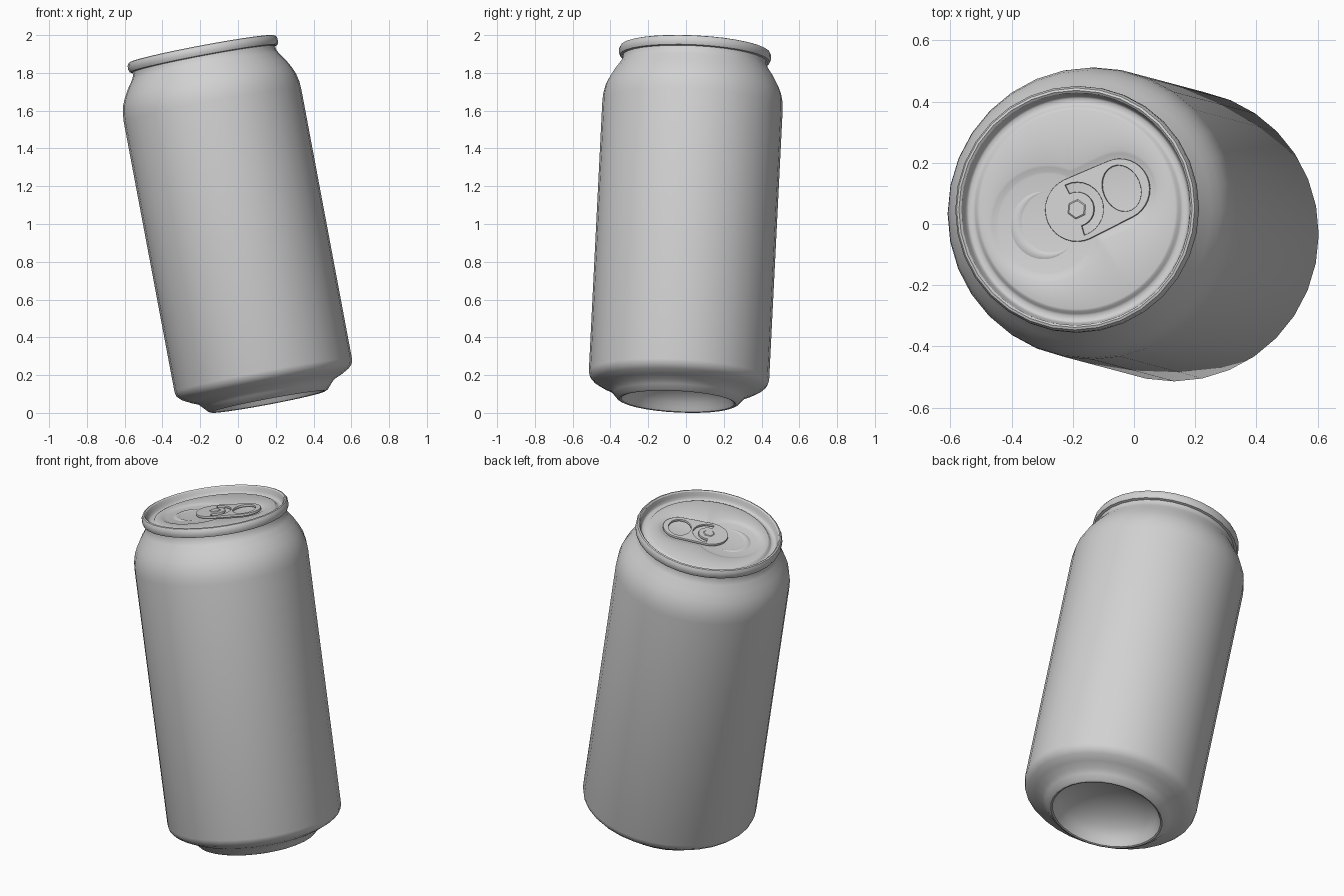
import bpy, bmesh, math
from mathutils import Vector, Matrix

if "Cube" in bpy.data.objects:
    bpy.data.objects.remove(bpy.data.objects["Cube"])

SIDES = 32
# Leaning pose: the local z axis of the can points along AXIS
AXIS = Vector((-0.188, 0.05, 1.0)).normalized()
POSE = (Matrix.Translation((0.160, -0.044, 0.059))
        @ Vector((0, 0, 1)).rotation_difference(AXIS).to_matrix().to_4x4())
TAB_POSE = POSE @ Matrix.Rotation(math.radians(24.5), 4, 'Z')
PANEL, FLOOR = 1.872, 1.862

metal = bpy.data.materials.new("grey_metal")
metal.diffuse_color = (0.64, 0.64, 0.64, 1)
metal.use_nodes = True
metal.node_tree.nodes["Principled BSDF"].inputs["Base Color"].default_value = metal.diffuse_color


def add_object(name, mesh, pose, angle=40):
    mesh.materials.clear()
    mesh.materials.append(metal)
    mesh.transform(pose)
    obj = bpy.data.objects.new(name, mesh)
    bpy.context.collection.objects.link(obj)
    bpy.ops.object.select_all(action='DESELECT')
    obj.select_set(True)
    bpy.context.view_layer.objects.active = obj
    bpy.ops.object.shade_smooth_by_angle(angle=math.radians(angle))
    return obj


def loft(name, loops, pose, cap_start=False, cap_end=False, closed=True, angle=40):
    """Bridge equal-length loops of points into one skin."""
    bm = bmesh.new()
    rings = [[bm.verts.new(p) for p in loop] for loop in loops]
    n = len(rings[0])
    for a, b in zip(rings, rings[1:]):
        for i in range(n if closed else n - 1):
            j = (i + 1) % n
            bm.faces.new((a[i], a[j], b[j], b[i]))
    if cap_start:
        bm.faces.new(rings[0][::-1])
    if cap_end:
        bm.faces.new(rings[-1])
    bmesh.ops.recalc_face_normals(bm, faces=bm.faces)
    mesh = bpy.data.meshes.new(name)
    bm.to_mesh(mesh)
    bm.free()
    return add_object(name, mesh, pose, angle)


def circle(r, z, n=SIDES):
    return [(r * math.cos(math.tau * i / n), r * math.sin(math.tau * i / n), z)
            for i in range(n)]


# Can body: domed underside, foot ring, straight wall, shoulder, neck, rim
body_profile = [
    (0.03, 0.148), (0.10, 0.141), (0.18, 0.118), (0.24, 0.085), (0.275, 0.05),
    (0.29, 0.02), (0.300, 0.003), (0.309, 0.0), (0.322, 0.006), (0.345, 0.032),
    (0.367, 0.054), (0.41, 0.072), (0.45, 0.094), (0.471, 0.115), (0.478, 0.14),
    (0.478, 1.60), (0.475, 1.64), (0.465, 1.685), (0.449, 1.722), (0.425, 1.765),
    (0.397, 1.805), (0.385, 1.828), (0.384, 1.848), (0.398, 1.851), (0.404, 1.866),
    (0.403, 1.887), (0.396, 1.900), (0.388, 1.903), (0.381, 1.897)]
loft("can_body", [circle(r, z) for r, z in body_profile], POSE, cap_start=True)


# Lid recess outline: large mouth circle merged with a capsule around the tab
def ray_circle(t, cu, r):
    """Distance from the lid centre to a circle centred at (cu, 0)."""
    return cu * math.cos(t) + math.sqrt(max(r * r - (cu * math.sin(t)) ** 2, 0))


def recess(inset, z, n=96):
    r_mouth, r_tab, end = 0.192 - inset, 0.130 - inset, 0.15
    pts = []
    for i in range(n):
        t = math.tau * i / n
        side = r_tab / max(abs(math.sin(t)), 1e-6)
        cap = side if abs(side * math.cos(t)) < end else ray_circle(t, end, r_tab)
        tab = cap if math.cos(t) > 0 else 0
        d = max(ray_circle(t, -0.11, r_mouth), tab)
        pts.append((d * math.cos(t), d * math.sin(t), z))
    return pts


# Lid: inner rim wall, countersink, raised panel and stepped recess
lid_profile = [(0.381, 1.897), (0.374, 1.875), (0.370, 1.860), (0.364, 1.855),
               (0.348, 1.855), (0.341, 1.859), (0.334, 1.869), (0.326, PANEL)]
lid_loops = [circle(r, z, 96) for r, z in lid_profile]
lid_loops += [recess(0, PANEL), recess(0.008, PANEL - 0.003),
              recess(0.022, FLOOR + 0.002), recess(0.03, FLOOR)]
loft("lid", lid_loops, TAB_POSE, cap_end=True)

# Score bead curving around the drinking mouth
bead = []
for i in range(29):
    t = math.radians(75 + 210 * i / 28)
    w = 0.018 * math.sin(math.pi * i / 28) + 0.001
    bead.append([(-0.11 + (0.105 + w * s) * math.cos(t),
                  (0.105 + w * s) * math.sin(t), FLOOR + h * w / 0.019)
                 for s, h in ((-1, 0), (-0.4, 0.005), (0.4, 0.005), (1, 0))])
loft("mouth_bead", bead, TAB_POSE, closed=False, angle=60)


# Pull tab: filled outline with a finger hole and a tongue slot
def arc(cu, r, a0, a1, n, ry=None):
    return [(cu + r * math.cos(math.radians(a0 + (a1 - a0) * i / n)),
             (ry or r) * math.sin(math.radians(a0 + (a1 - a0) * i / n)))
            for i in range(n + 1)]


outline = arc(0.155, 0.101, -90, 90, 16) + arc(0.0, 0.106, 90, 270, 16)
finger_hole = arc(0.163, 0.062, 0, 345, 23, ry=0.078)
tongue_slot = arc(0.0, 0.088, -98, 92, 14) + arc(0.0, 0.057, 92, -98, 14)

curve = bpy.data.curves.new("pull_tab_outline", 'CURVE')
curve.dimensions = '2D'
curve.fill_mode = 'BOTH'
curve.extrude = 0.004
curve.bevel_depth = 0.003
curve.bevel_resolution = 1
curve.offset = -0.003
for pts in (outline, finger_hole, tongue_slot):
    spline = curve.splines.new('POLY')
    spline.points.add(len(pts) - 1)
    for p, (u, v) in zip(spline.points, pts):
        p.co = (u, v, 0, 1)
    spline.use_cyclic_u = True
temp = bpy.data.objects.new("pull_tab_outline", curve)
bpy.context.collection.objects.link(temp)
tab_mesh = bpy.data.meshes.new_from_object(
    temp.evaluated_get(bpy.context.evaluated_depsgraph_get()))
bpy.data.objects.remove(temp)
add_object("pull_tab", tab_mesh, TAB_POSE @ Matrix.Translation((0, 0, 1.873)), 35)

# Rivet holding the tab
loft("rivet", [circle(0.034, FLOOR - 0.001, 6), circle(0.034, 1.879, 6),
               circle(0.028, 1.883, 6)], TAB_POSE, cap_end=True, angle=30)
